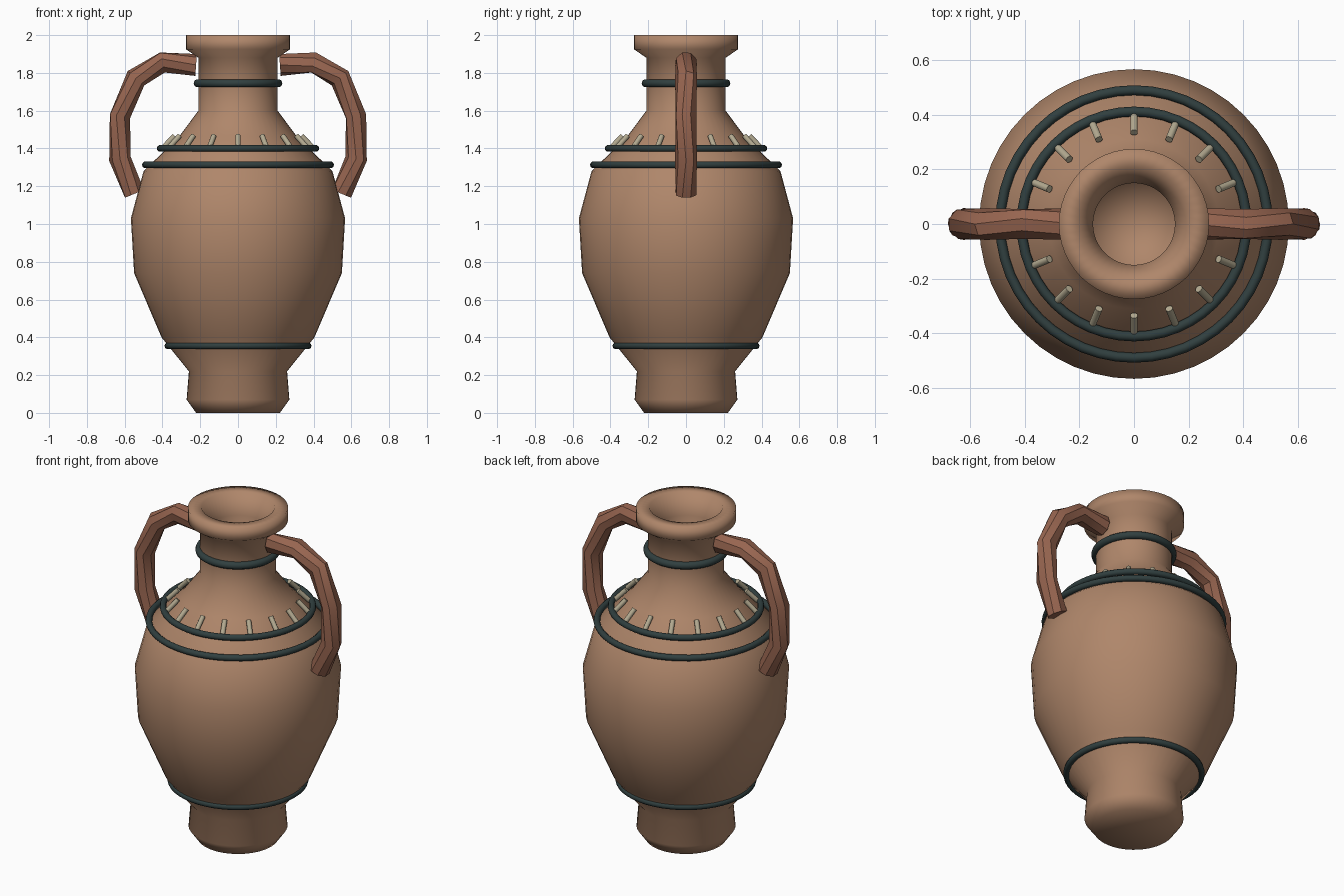
import bpy, bmesh, math
from mathutils import Vector

cube = bpy.data.objects.get("Cube")
if cube:
    bpy.data.objects.remove(cube, do_unlink=True)


def material(name, rgb):
    mat = bpy.data.materials.new(name)
    mat.use_nodes = True
    mat.diffuse_color = (*rgb, 1)
    bsdf = mat.node_tree.nodes["Principled BSDF"]
    bsdf.inputs["Base Color"].default_value = (*rgb, 1)
    bsdf.inputs["Roughness"].default_value = 0.8
    return mat


clay = material("clay", (0.43, 0.24, 0.145))
red_clay = material("red_clay", (0.31, 0.13, 0.08))
dark_glaze = material("dark_glaze", (0.03, 0.05, 0.05))
bone = material("bone", (0.45, 0.4, 0.28))


def finish(obj, name, mat):
    obj.name = obj.data.name = name
    obj.data.materials.append(mat)
    return obj


def revolve(name, profile, mat, steps=48):
    bm = bmesh.new()
    verts = [bm.verts.new((r, 0, z)) for r, z in profile]
    edges = [bm.edges.new(pair) for pair in zip(verts, verts[1:])]
    bmesh.ops.spin(bm, geom=verts + edges, axis=(0, 0, 1), cent=(0, 0, 0),
                   angle=math.tau, steps=steps, use_duplicate=False)
    bmesh.ops.remove_doubles(bm, verts=bm.verts, dist=0.0005)
    bmesh.ops.recalc_face_normals(bm, faces=bm.faces)
    for face in bm.faces:
        face.smooth = True
    mesh = bpy.data.meshes.new(name)
    bm.to_mesh(mesh)
    bm.free()
    obj = bpy.data.objects.new(name, mesh)
    bpy.context.collection.objects.link(obj)
    return finish(obj, name, mat)


# Jar wall: foot, belly, shoulder, neck, lip, then the inside of the neck
revolve("jar_body", [
    (0, 0), (0.222, 0), (0.272, 0.07), (0.26, 0.22), (0.405, 0.4),
    (0.55, 0.74), (0.567, 1.03), (0.5, 1.28), (0.31, 1.465), (0.21, 1.6),
    (0.21, 1.88), (0.275, 1.925), (0.275, 2), (0.2, 2),
    (0.15, 1.88), (0.15, 1.55), (0, 1.55)], clay)

# Glazed rings
for name, radius, z, thickness in [
        ("neck_band", 0.213, 1.745, 0.022),
        ("upper_shoulder_band", 0.412, 1.4, 0.018),
        ("lower_shoulder_band", 0.49, 1.313, 0.018),
        ("foot_band", 0.371, 0.355, 0.018)]:
    bpy.ops.mesh.primitive_torus_add(
        location=(0, 0, z), major_radius=radius, minor_radius=thickness,
        major_segments=48, minor_segments=10)
    bpy.ops.object.shade_smooth()
    finish(bpy.context.object, name, dark_glaze)

# Pegs around the shoulder, lying along its slope
PEGS = 16
for i in range(PEGS):
    angle = math.tau * i / PEGS
    out = Vector((math.cos(angle), math.sin(angle), 0))
    low = out * 0.4 + Vector((0, 0, 1.4))
    high = out * 0.335 + Vector((0, 0, 1.467))
    axis = high - low
    bpy.ops.mesh.primitive_cylinder_add(
        vertices=10, radius=0.014, depth=axis.length, location=(low + high) / 2,
        rotation=axis.to_track_quat('Z', 'Y').to_euler())
    bpy.ops.object.shade_smooth_by_angle(angle=math.radians(40))
    finish(bpy.context.object, f"shoulder_peg_{i + 1}", bone)

# Angular handles from neck to shoulder, with a slight twist
PATH = [(0.222, 1.842), (0.4, 1.855), (0.54, 1.772),
        (0.625, 1.57), (0.625, 1.345), (0.548, 1.16)]
for name, side in (("left_handle", 1), ("right_handle", -1)):
    curve = bpy.data.curves.new(name, 'CURVE')
    curve.dimensions = '3D'
    curve.bevel_depth = 0.058
    curve.bevel_resolution = 2
    curve.use_fill_caps = True
    spline = curve.splines.new('POLY')
    spline.points.add(len(PATH) - 1)
    for i, (point, (x, z)) in enumerate(zip(spline.points, PATH)):
        point.co = (side * x, 0, z, 1)
        point.tilt = 0.35 * (i % 2)
    handle = bpy.data.objects.new(name, curve)
    bpy.context.collection.objects.link(handle)
    bpy.ops.object.select_all(action='DESELECT')
    handle.select_set(True)
    bpy.context.view_layer.objects.active = handle
    bpy.ops.object.convert(target='MESH')
    handle = bpy.context.object
    bpy.ops.object.shade_smooth_by_angle(angle=math.radians(35))
    finish(handle, name, red_clay)
